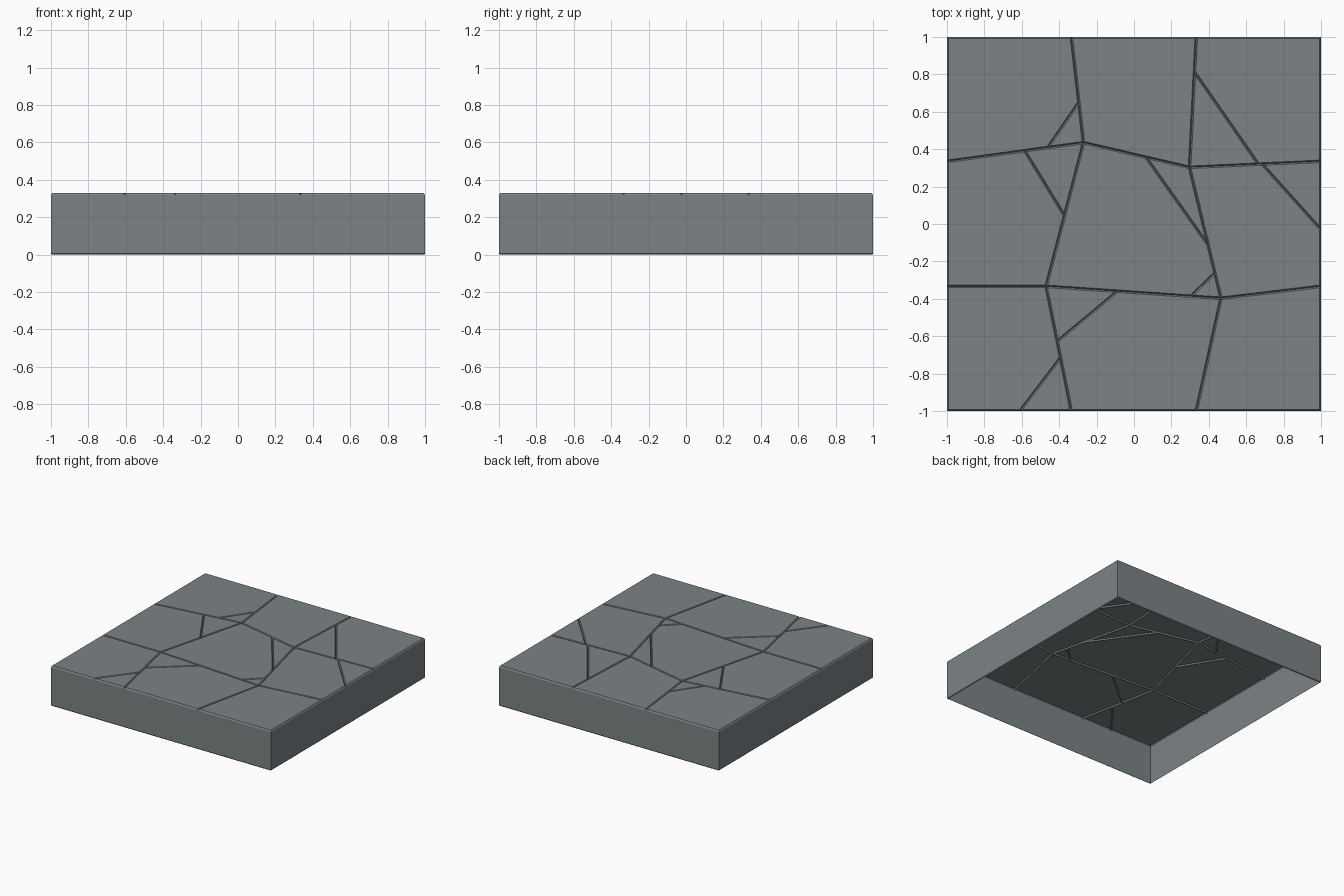
import bpy, bmesh
from mathutils import Vector

if "Cube" in bpy.data.objects:
    bpy.data.objects.remove(bpy.data.objects["Cube"])

TOP, DEPTH, BEVEL, LIP = 0.33, 0.011, 0.007, 0.006
Z = TOP - DEPTH  # level of the groove bottoms

# Corner grid of the nine paving stones
rows = [
    [(-1, -1), (-.335, -1), (.333, -1), (1, -1)],
    [(-1, -.333), (-.47, -.333), (.465, -.397), (1, -.333)],
    [(-1, .335), (-.27, .435), (.297, .303), (1, .335)],
    [(-1, 1), (-.335, 1), (.333, 1), (1, 1)],
]
# Cracks across single stones (start, end)
cracks = [
    ((-.295, .65), (-.46, .41)), ((-.58, .385), (-.375, .05)),
    ((.065, .355), (.395, -.11)), ((.325, .81), (.665, .32)),
    ((.685, .32), (1, -.03)), ((.435, -.26), (.305, -.385)),
    ((-.095, -.365), (-.41, -.627)), ((-.395, -.718), (-.61, -1)),
]

bm = bmesh.new()
v = [[bm.verts.new((x, y, Z)) for x, y in row] for row in rows]
for j in range(3):
    for i in range(3):
        bm.faces.new((v[j][i], v[j][i + 1], v[j + 1][i + 1], v[j + 1][i]))
bm.normal_update()

# Split the cracked stones
for a, b in cracks:
    a, b = Vector((*a, Z)), Vector((*b, Z))
    mid, d = (a + b) / 2, b - a
    face = next(f for f in bm.faces if bmesh.geometry.intersect_face_point(f, mid))
    bmesh.ops.bisect_plane(bm, geom=[face, *face.edges, *face.verts], dist=1e-5,
                           plane_co=mid, plane_no=Vector((-d.y, d.x, 0)).normalized())
bm.normal_update()
stones = list(bm.faces)

# Side walls with a small turned-in lip, open underneath
edges = [e for e in bm.edges if e.is_boundary]
for z, s in ((LIP, 1), (0, 1 - LIP)):
    geom = bmesh.ops.extrude_edge_only(bm, edges=edges)["geom"]
    for p in geom:
        if isinstance(p, bmesh.types.BMVert):
            p.co = (p.co.x * s, p.co.y * s, z)
    edges = [p for p in geom if isinstance(p, bmesh.types.BMEdge) and p.is_boundary]

# Raise each stone with a bevelled rim, leaving V grooves between
bmesh.ops.inset_individual(bm, faces=stones, thickness=BEVEL, depth=DEPTH,
                           use_even_offset=True)
bmesh.ops.recalc_face_normals(bm, faces=bm.faces[:])
if max(bm.faces, key=lambda f: f.calc_area()).normal.z < -0.5:
    bmesh.ops.reverse_faces(bm, faces=bm.faces[:])

mesh = bpy.data.meshes.new("cracked_stone_slab")
bm.to_mesh(mesh)
bm.free()
slab = bpy.data.objects.new("cracked_stone_slab", mesh)
bpy.context.collection.objects.link(slab)

# Blue-grey stone
mat = bpy.data.materials.new("stone")
mat.diffuse_color = (0.20, 0.23, 0.24, 1)
mat.use_nodes = True
mat.node_tree.nodes["Principled BSDF"].inputs["Base Color"].default_value = mat.diffuse_color
mesh.materials.append(mat)
